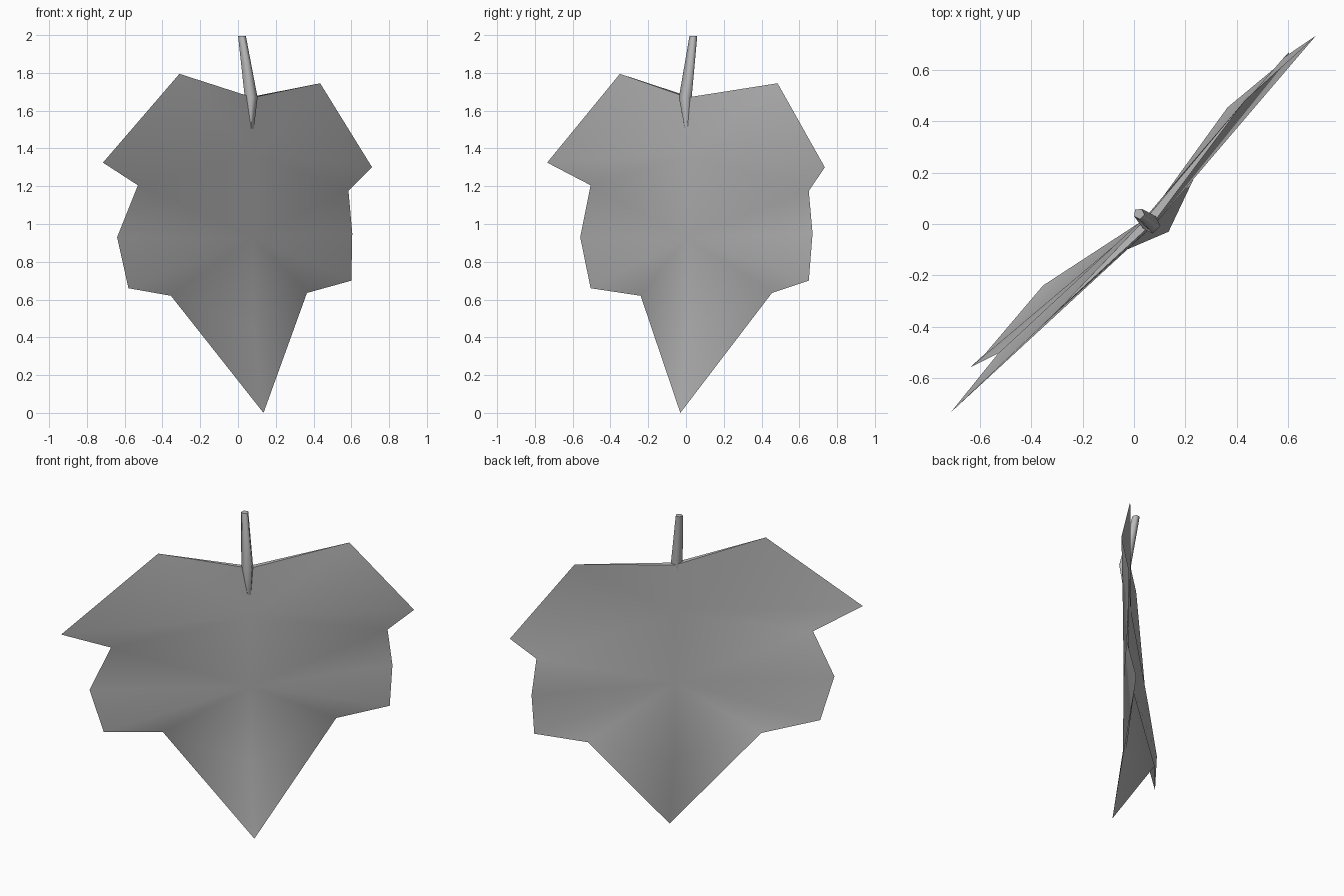
import bpy, bmesh, math
from mathutils import Vector

cube = bpy.data.objects.get("Cube")
if cube:
    bpy.data.objects.remove(cube)

# One plain grey for leaf and stem
GREY = (0.5, 0.5, 0.5, 1)
mat = bpy.data.materials.new("leaf_grey")
mat.use_nodes = True
mat.diffuse_color = GREY
bsdf = mat.node_tree.nodes["Principled BSDF"]
bsdf.inputs["Base Color"].default_value = GREY
bsdf.inputs["Roughness"].default_value = 0.8


def make_object(name, bm, angle):
    bmesh.ops.recalc_face_normals(bm, faces=bm.faces)
    mesh = bpy.data.meshes.new(name)
    bm.to_mesh(mesh)
    bm.free()
    mesh.materials.append(mat)
    obj = bpy.data.objects.new(name, mesh)
    bpy.context.collection.objects.link(obj)
    bpy.ops.object.select_all(action='DESELECT')
    obj.select_set(True)
    bpy.context.view_layer.objects.active = obj
    bpy.ops.object.shade_smooth_by_angle(angle=math.radians(angle))
    return obj


# Leaf blade: lobed outline, each half listed from the tip up to the top lobe
TIP = (0.135, -0.03, 0.0)
HALVES = [
    [(-0.355, -0.24, 0.62), (-0.58, -0.505, 0.66), (-0.64, -0.56, 0.93),
     (-0.53, -0.505, 1.205), (-0.715, -0.735, 1.325), (-0.31, -0.35, 1.795)],
    [(0.365, 0.455, 0.635), (0.60, 0.65, 0.70), (0.605, 0.67, 0.95),
     (0.585, 0.65, 1.175), (0.71, 0.735, 1.30), (0.435, 0.485, 1.745)],
]
# Midrib heights with the offset of the front and back skins from the diagonal
MIDRIB = [(0.45, 0.058, 0.04), (0.93, 0.054, 0.02),
          (1.37, 0.058, 0.012), (1.67, 0.05, 0.017)]


def on_midrib(offset, z):
    r = math.sqrt(0.5)
    return ((0.06 + offset) * r, (0.06 - offset) * r, z)


bm = bmesh.new()
tip = bm.verts.new(TIP)
halves = [[bm.verts.new(p) for p in half] for half in HALVES]
skins = [[bm.verts.new(on_midrib(row[k], row[0])) for row in MIDRIB] for k in (1, 2)]

for low, mid, high, notch in skins:
    for a, b, c, d, e, f in halves:
        for tri in [(tip, a, low), (low, a, mid), (a, b, mid), (b, c, mid),
                    (c, d, mid), (mid, d, high), (d, e, high), (e, f, high),
                    (f, notch, high)]:
            bm.faces.new(tri)
# Thin rims closing the top edges beside the stem
for half in halves:
    bm.faces.new((half[-1], skins[0][-1], skins[1][-1]))
make_object("leaf_blade", bm, 45)

# Stem: tapered five-sided stalk that sinks to a point inside the blade
SIDES = 5
RINGS = [((0.02, 0.04, 1.995), 0.022), ((0.068, -0.002, 1.67), 0.036),
         ((0.068, 0.018, 1.4), 0.004)]
bm = bmesh.new()
rings = []
for centre, radius in RINGS:
    ring = []
    for i in range(SIDES):
        t = math.tau * i / SIDES + math.radians(135)
        ring.append(bm.verts.new(Vector(centre) + radius * Vector((math.cos(t), math.sin(t), 0))))
    rings.append(ring)
for upper, lower in zip(rings, rings[1:]):
    for i in range(SIDES):
        j = (i + 1) % SIDES
        bm.faces.new((upper[i], upper[j], lower[j], lower[i]))
bm.faces.new(rings[0])
bm.faces.new(rings[-1])
make_object("stem", bm, 75)
